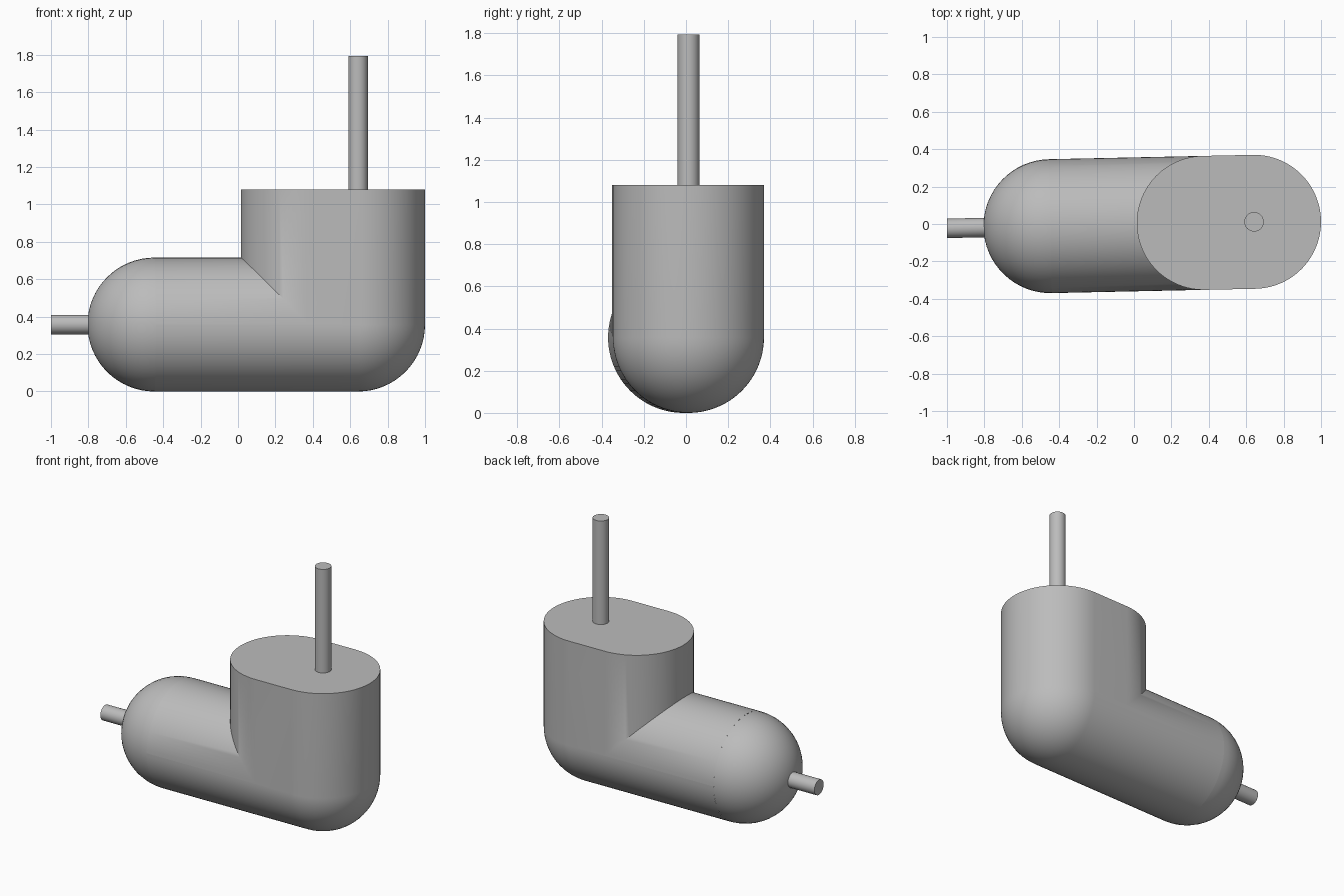
import bpy, bmesh, math
from mathutils import Matrix

if "Cube" in bpy.data.objects:
    bpy.data.objects.remove(bpy.data.objects["Cube"], do_unlink=True)

R = 0.358                       # body radius, also the axis height
SEAM, INNER, OUTER = -0.447, 0.373, 0.642   # axis positions along x
TOP = 1.08
PLACE = Matrix.Translation((0, -0.002, 0)) @ Matrix.Rotation(math.radians(1.22), 4, "Z")

grey = bpy.data.materials.new("light grey")
grey.use_nodes = True
grey.diffuse_color = (0.5, 0.5, 0.5, 1)
grey.node_tree.nodes["Principled BSDF"].inputs["Base Color"].default_value = (0.5, 0.5, 0.5, 1)


def finish(name, bm):
    bmesh.ops.remove_doubles(bm, verts=bm.verts[:], dist=0.0001)
    bmesh.ops.recalc_face_normals(bm, faces=bm.faces[:])
    mesh = bpy.data.meshes.new(name)
    bm.to_mesh(mesh)
    bm.free()
    mesh.transform(PLACE)
    mesh.materials.append(grey)
    obj = bpy.data.objects.new(name, mesh)
    bpy.context.collection.objects.link(obj)
    bpy.ops.object.select_all(action="DESELECT")
    obj.select_set(True)
    bpy.context.view_layer.objects.active = obj
    bpy.ops.object.shade_smooth_by_angle(angle=math.radians(30))


def outline(w):
    """Lengthwise section of the elbow where its half width is w."""
    pts = [(SEAM, R + w), (INNER - w, R + w), (INNER - w, TOP), (OUTER + w, TOP)]
    for i in range(17):
        a = math.pi / 2 * i / 16
        pts.append((OUTER + w * math.cos(a), R - w * math.sin(a)))
    return pts + [(SEAM, R - w)]


def rod(name, radius, depth, matrix):
    bm = bmesh.new()
    bmesh.ops.create_cone(bm, cap_ends=True, segments=32, radius1=radius,
                          radius2=radius, depth=depth, matrix=matrix)
    finish(name, bm)


# Elbow body: sections lofted across the width, closed by flat side panels
bm = bmesh.new()
STEPS = 48
rows = []
for i in range(STEPS + 1):
    t = math.pi * i / STEPS
    y, w = -R * math.cos(t), R * math.sin(t)
    rows.append([bm.verts.new((x, y, z)) for x, z in outline(w)])
for a, b in zip(rows, rows[1:]):
    for j in range(len(a) - 1):
        bm.faces.new((a[j], a[j + 1], b[j + 1], b[j]))
for row in (rows[0], rows[-1]):
    bm.faces.new(row[1:5])
finish("elbow_body", bm)

# Rounded end cap
bm = bmesh.new()
bmesh.ops.create_uvsphere(bm, u_segments=48, v_segments=32, radius=R,
                          matrix=Matrix.Translation((SEAM, 0, R)) @ Matrix.Rotation(math.pi / 2, 4, "Y"))
inside = [v for v in bm.verts if v.co.x > SEAM + 0.001]
bmesh.ops.delete(bm, geom=inside, context="VERTS")
finish("end_dome", bm)

# Rods
rod("upright_rod", 0.052, 1.795 - TOP, Matrix.Translation((OUTER, 0, (1.795 + TOP) / 2)))
rod("end_rod", 0.052, 0.21, Matrix.Translation((-0.895, 0, R)) @ Matrix.Rotation(math.pi / 2, 4, "Y"))
